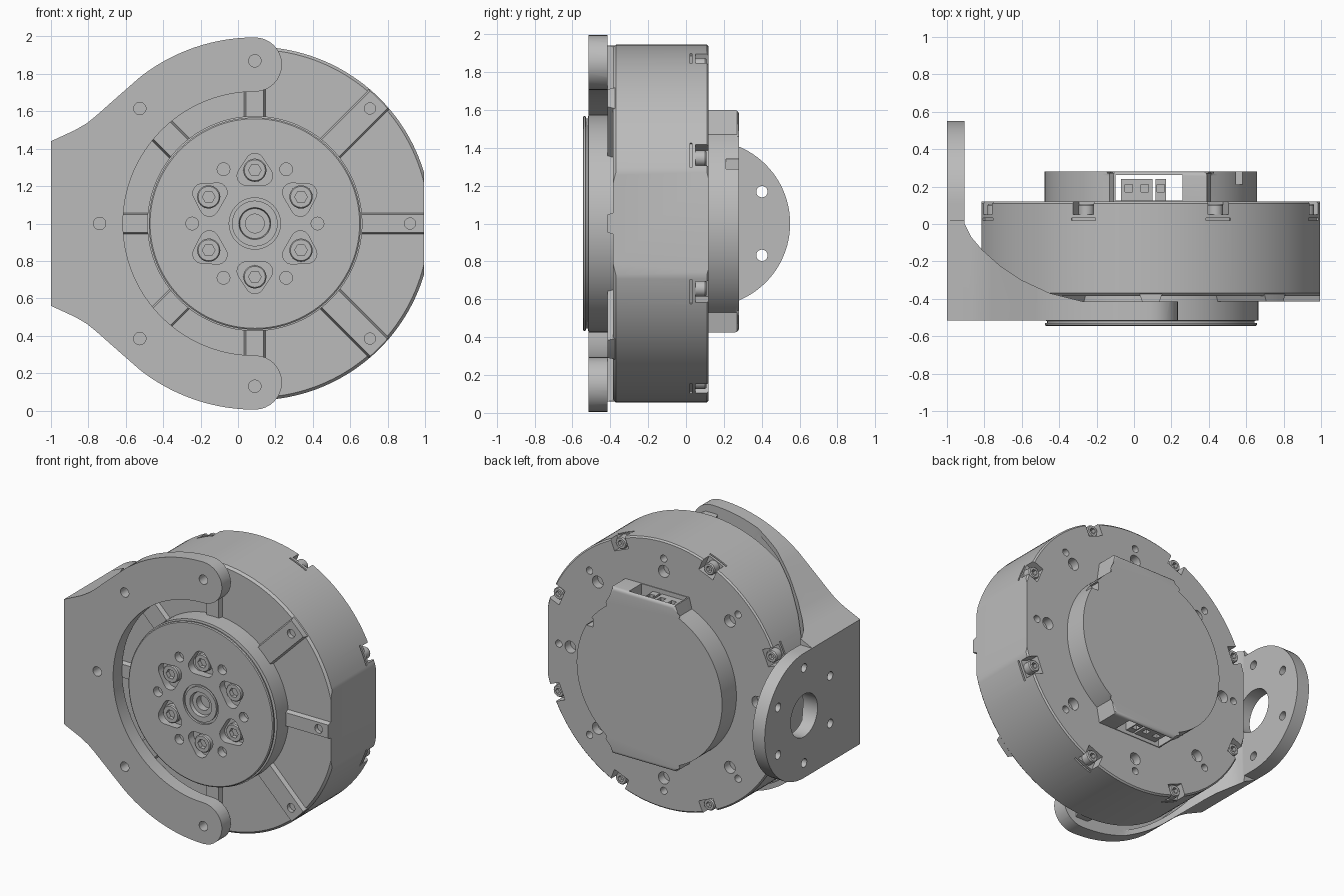
import bpy, bmesh
from math import sin, cos, pi, radians, sqrt
from mathutils import Matrix, Vector

if "Cube" in bpy.data.objects:
    bpy.data.objects.remove(bpy.data.objects["Cube"])

CX, CZ = 0.09, 1.0          # motor axis
metal = bpy.data.materials.new("grey metal")
metal.use_nodes = True
GREY = (0.5, 0.5, 0.5, 1)
metal.diffuse_color = GREY
metal.node_tree.nodes["Principled BSDF"].inputs["Base Color"].default_value = GREY


def finish(name, bm):
    bmesh.ops.recalc_face_normals(bm, faces=bm.faces)
    me = bpy.data.meshes.new(name)
    bm.to_mesh(me)
    bm.free()
    me.materials.append(metal)
    ob = bpy.data.objects.new(name, me)
    bpy.context.collection.objects.link(ob)
    return ob


def prism(name, pts, axis, a, b, spin=0, bevel=0):
    """Extrude a 2D outline along an axis, optionally spun about the motor axis."""
    place = {"X": lambda u, v, t: (t, u, v),
             "Y": lambda u, v, t: (u, t, v),
             "Z": lambda u, v, t: (u, v, t)}[axis]
    bm = bmesh.new()
    low = [bm.verts.new(place(u, v, a)) for u, v in pts]
    top = [bm.verts.new(place(u, v, b)) for u, v in pts]
    bm.faces.new(low)
    cap = bm.faces.new(top)
    for i in range(len(pts)):
        j = (i + 1) % len(pts)
        bm.faces.new((low[i], low[j], top[j], top[i]))
    if bevel:
        bmesh.ops.bevel(bm, geom=list(cap.edges), offset=bevel, segments=5,
                        profile=0.5, affect="EDGES", clamp_overlap=True)
    if spin:
        c = Vector((CX, 0, CZ))
        bmesh.ops.rotate(bm, verts=bm.verts, cent=c, matrix=Matrix.Rotation(-spin, 3, "Y"))
    return finish(name, bm)


def box(name, x0, x1, y0, y1, z0, z1, spin=0):
    return prism(name, [(x0, z0), (x1, z0), (x1, z1), (x0, z1)], "Y", y0, y1, spin)


def lathe(name, prof, x=CX, z=CZ, seg=128):
    """Revolve (radius, y) points about an axis parallel to y."""
    bm = bmesh.new()
    rings = []
    for r, y in prof:
        n = seg if r else 1
        rings.append([bm.verts.new((x + r * cos(2 * pi * i / seg), y,
                                    z + r * sin(2 * pi * i / seg))) for i in range(n)])
    for p, q in zip(rings, rings[1:]):
        for i in range(seg):
            j = (i + 1) % seg
            quad = [p[i % len(p)], p[j % len(p)], q[j % len(q)], q[i % len(q)]]
            bm.faces.new(list(dict.fromkeys(quad)))
    return finish(name, bm)


def cyl(r, y0, y1, x=CX, z=CZ, seg=24):
    return lathe("cutter", [(0, y0), (r, y0), (r, y1), (0, y1)], x, z, seg)


def join(name, obs):
    bm = bmesh.new()
    for o in obs:
        bm.from_mesh(o.data)
        bpy.data.objects.remove(o)
    return finish(name, bm)


def boolean(ob, others, op="DIFFERENCE"):
    cutter = join("cutter", others)
    mod = ob.modifiers.new("cut", "BOOLEAN")
    mod.operation, mod.solver, mod.object = op, "EXACT", cutter
    dep = bpy.context.evaluated_depsgraph_get()
    me = bpy.data.meshes.new_from_object(ob.evaluated_get(dep))
    ob.modifiers.clear()
    ob.data = me
    bpy.data.objects.remove(cutter)


def polar(r, deg):
    return CX + r * cos(radians(deg)), CZ + r * sin(radians(deg))


def arc(cx, cz, r, a, b, n):
    return [(cx + r * cos(radians(a + (b - a) * i / n)),
             cz + r * sin(radians(a + (b - a) * i / n))) for i in range(n + 1)]


EIGHTHS = range(0, 360, 45)
SIXTHS = range(0, 360, 60)
mount_spots = [polar(0.83 if a % 180 == 0 else 0.87, a) for a in EIGHTHS]
flats = lambda: box("flats", CX - 0.905, CX + 0.905, -1, 1, -1, 3)

# Motor housing: drum with two flats, bolt notches and back face holes
housing = lathe("motor_housing", [(0, -0.385), (0.93, -0.385), (0.945, -0.37),
                                  (0.945, 0.11), (0.935, 0.12), (0, 0.12)], seg=160)
boolean(housing, [flats()], "INTERSECT")
cuts = []
for a in EIGHTHS:
    s = radians(a + 22.5)
    cuts.append(box("notch", CX + 0.86, CX + 1, 0.05, 0.2, CZ - 0.06, CZ + 0.06, s))
    cuts.append(box("groove", CX + 0.93, CX + 1, 0.02, 0.032, CZ - 0.07, CZ + 0.07, s))
    cuts.append(cyl(0.042, 0.06, 0.2, *polar(0.73, a)))
    cuts.append(cyl(0.025, 0.06, 0.2, *polar(0.82, a)))
boolean(housing, cuts)

# Raised spokes on the front of the housing
spokes = []
for a in EIGHTHS:
    w = 0.08 if a % 90 else 0.062
    sect = [(-0.37, CZ - w), (-0.415, CZ - w + 0.015), (-0.415, CZ + w - 0.015), (-0.37, CZ + w)]
    spokes.append(prism("spoke", sect, "X", CX + 0.5, CX + 1, radians(a)))
spokes = join("front_spokes", spokes)
boolean(spokes, [cyl(0.94, -1, 1, seg=160)], "INTERSECT")
boolean(spokes, [flats()], "INTERSECT")
boolean(spokes, [cyl(0.03, -0.6, -0.375, x, z) for x, z in mount_spots])

# Rotating output hub with centre rings, pockets and pin holes
hub = lathe("output_hub", [(0, -0.38), (0.575, -0.38), (0.575, -0.515), (0.555, -0.518),
                           (0.555, -0.528), (0.567, -0.53), (0.567, -0.54), (0.56, -0.545),
                           (0.137, -0.545), (0.137, -0.53), (0.122, -0.53), (0.122, -0.545),
                           (0.085, -0.545), (0.08, -0.52), (0.05, -0.52), (0.05, -0.47),
                           (0, -0.47)])
cuts, bolts, sockets = [], [], []
for a in SIXTHS:
    px, pz = polar(0.275, 0)
    corners = [(px + 0.05, pz, -60), (px - 0.02, pz + 0.045, 60), (px - 0.02, pz - 0.045, 180)]
    tri = [p for x, z, s in corners for p in arc(x, z, 0.05, s, s + 120, 8)]
    cuts.append(prism("pocket", tri, "Y", -0.6, -0.49, radians(a + 30)))
    cuts.append(cyl(0.034, -0.6, -0.49, *polar(0.335, a)))
    bx, bz = polar(0.285, a + 30)
    bolts.append(lathe("bolt", [(0, -0.48), (0.062, -0.48), (0.062, -0.522),
                                (0.056, -0.53), (0, -0.53)], bx, bz, 32))
    sockets.append(cyl(0.034, -0.6, -0.5, bx, bz, 6))
boolean(hub, cuts)
hub_bolts = join("hub_bolts", bolts)
boolean(hub_bolts, sockets)

# Rim bolts sitting in the housing notches
bolts, sockets = [], []
for a in EIGHTHS:
    bx, bz = polar(0.9, a + 22.5)
    bolts.append(lathe("bolt", [(0, 0.04), (0.042, 0.04), (0.042, 0.1),
                                (0.036, 0.108), (0, 0.108)], bx, bz, 24))
    sockets.append(cyl(0.022, 0.08, 0.2, bx, bz, 6))
rim_bolts = join("rim_bolts", bolts)
boolean(rim_bolts, sockets)

# Back cover: rounded cap with squared cable openings at top and bottom
R = 0.568
def opening(x0, x1, h):
    return [(x0, CZ + sqrt(R * R - (x0 - CX) ** 2) * (1 if h > 0 else -1)), (x0 + 0.02, CZ + h),
            (x1 - 0.02, CZ + h), (x1, CZ + sqrt(R * R - (x1 - CX) ** 2) * (1 if h > 0 else -1))]
ring = arc(CX, CZ, R, 0, 360, 120)[:-1]
ox0, ox1 = -0.13, 0.41
right = [p for p in ring if p[0] > ox1 + 0.01]
left = [p for p in ring if p[0] < ox0 - 0.01]
right.sort(key=lambda p: p[1])
left.sort(key=lambda p: -p[1])
outline = right + opening(ox0, ox1, 0.6)[::-1] + left + opening(ox0, ox1, -0.575)
cover = prism("back_cover", outline, "Y", 0.115, 0.28, bevel=0.045)
boolean(cover, [box("slot", -0.1, 0.26, 0.125, 0.262, 0, 2),
                box("side_notch", 0.53, 0.58, 0.21, 0.4, 1.28, 1.34)])

# Cable connectors inside the openings
blocks, holes = [], []
for z0, z1, hz in ((1.42, 1.57, 1.54), (0.45, 0.58, 0.4)):
    for x0, x1 in ((-0.07, 0.1), (0.115, 0.17)):
        blocks.append(box("block", x0, x1, 0.12, 0.24, z0, z1))
        blocks_mid = (x0 + x1) / 2
        n = 2 if x1 < 0.11 else 1
        for i in range(n):
            mid = blocks_mid + (i - (n - 1) / 2) * 0.085
            holes.append(box("pin", mid - 0.02, mid + 0.02, 0.17, 0.21, hz, hz + 0.08))
connectors = join("cable_connectors", blocks)
boolean(connectors, holes)

# Bracket: forked front plate, curved gusset and rounded side flange in one piece
flare = [(-0.63, 1.69), (-0.76, 1.575), (-0.81, 1.535), (-0.87, 1.5), (-1.0, 1.44)]
half = (arc(CX, CZ, 0.705, 180, 90, 40) + arc(CX, 1.85, 0.145, -90, 90, 16)[1:]
        + arc(CX, CZ, 0.995, 90, 128, 20)[1:] + flare)
fork = half + [(x, 2 - z) for x, z in half[:0:-1]]
plan = [(-1, -0.515), (0.4, -0.515), (0.4, -0.415), (-0.27, -0.415), (-0.45, -0.37),
        (-0.6, -0.3), (-0.72, -0.22), (-0.81, -0.14), (-0.87, -0.07), (-0.905, 0.0),
        (-0.905, 0.6), (-1, 0.6)]
side = [(-0.6, -0.1), (0.0, -0.1), (0.02, 0.56)] + arc(0.11, CZ, 0.44, -90, 90, 48) + \
       [(0.02, 1.44), (0.0, 2.1), (-0.6, 2.1)]
bracket = prism("mounting_bracket", fork, "Y", -0.6, 0.7)
boolean(bracket, [prism("plan", plan, "Z", -0.2, 2.2)], "INTERSECT")
boolean(bracket, [prism("side", side, "X", -1.2, 0.6)], "INTERSECT")
boolean(bracket, [cyl(0.96, -0.415, 0.7, seg=160)])
cuts = [cyl(0.033, -0.6, -0.42, x, z) for x, z in mount_spots[2:7]]
cuts.append(prism("bore", arc(0.11, CZ, 0.15, 0, 360, 48)[:-1], "X", -1.1, -0.8))
for a in SIXTHS:
    y, z = 0.11 + 0.336 * cos(radians(a + 30)), CZ + 0.336 * sin(radians(a + 30))
    cuts.append(prism("hole", arc(y, z, 0.03, 0, 360, 24)[:-1], "X", -1.1, -0.8))
boolean(bracket, cuts)

# Smooth round surfaces, keep hard edges
bpy.ops.object.select_all(action="DESELECT")
for ob in (housing, spokes, hub, hub_bolts, rim_bolts, cover, connectors, bracket):
    ob.select_set(True)
    bpy.context.view_layer.objects.active = ob
bpy.ops.object.shade_smooth_by_angle(angle=radians(30))
